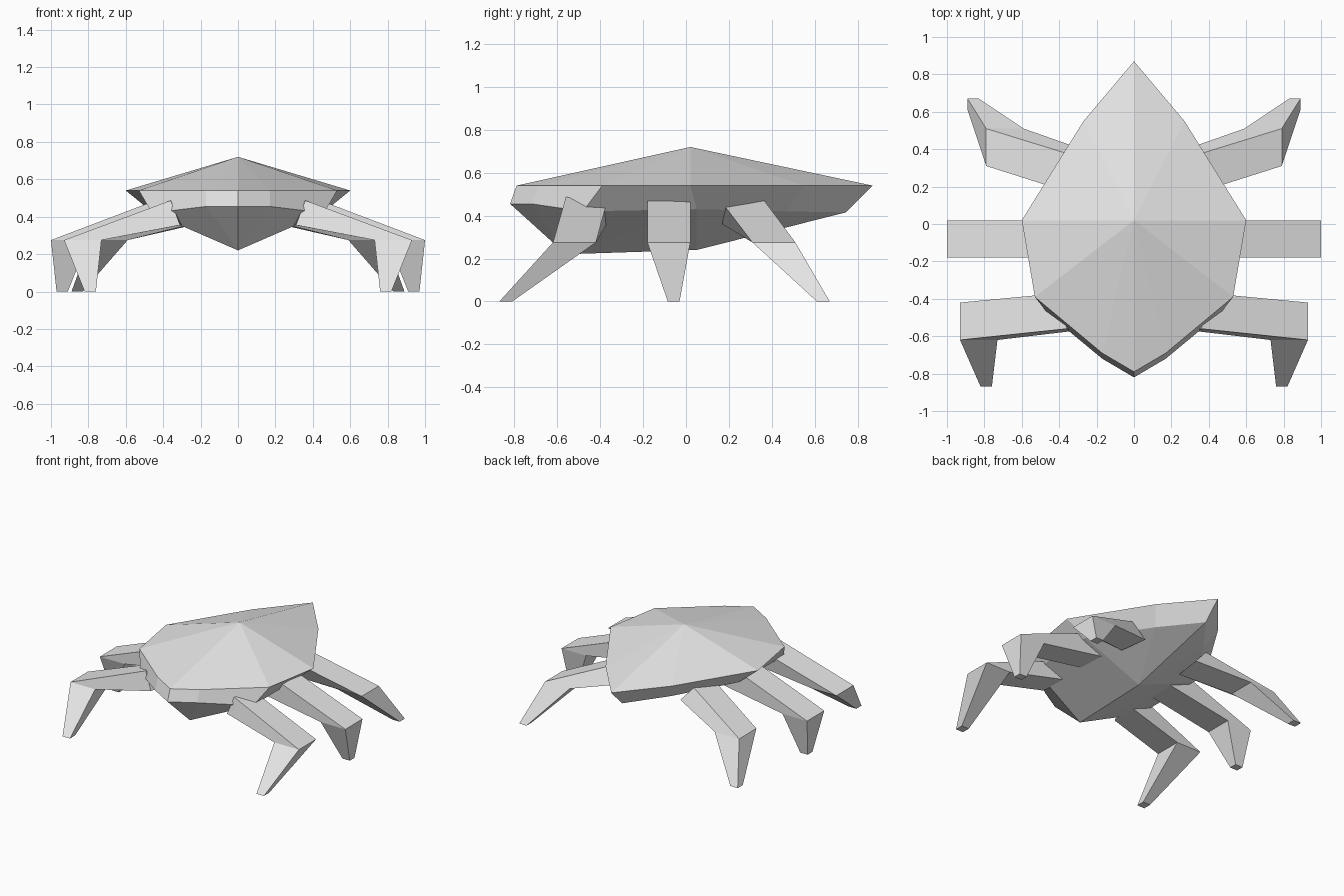
import bpy, bmesh

if "Cube" in bpy.data.objects:
    bpy.data.objects.remove(bpy.data.objects["Cube"])

grey = bpy.data.materials.new("light grey")
grey.diffuse_color = (0.8, 0.8, 0.8, 1)
grey.use_nodes = True
grey.node_tree.nodes["Principled BSDF"].inputs["Base Color"].default_value = grey.diffuse_color


def make_object(name, verts, faces):
    """Flat-shaded half part, mirrored across x = 0."""
    bm = bmesh.new()
    vs = [bm.verts.new(v) for v in verts]
    for f in faces:
        bm.faces.new([vs[i] for i in f])
    bmesh.ops.recalc_face_normals(bm, faces=bm.faces[:])
    mesh = bpy.data.meshes.new(name)
    bm.to_mesh(mesh)
    bm.free()
    mesh.materials.append(grey)
    ob = bpy.data.objects.new(name, mesh)
    bpy.context.collection.objects.link(ob)
    mirror = ob.modifiers.new("mirror", 'MIRROR')
    mirror.use_clip = True
    return ob


# Shell: wide rim, tucked lower rim, one peak above and a keel below
rim = [(0, -.79, .54), (.17, -.69, .54), (.53, -.39, .54),
       (.60, .02, .54), (.27, .55, .54), (0, .87, .54)]
tuck = [(0, -.82, .455), (.17, -.72, .455), (.46, -.48, .42),
        (.465, .05, .43), (.21, .47, .42), (0, .745, .415)]
keel = [(0, -.56, .22), (0, .05, .24)]
peak = [(0, .02, .72)]
faces = []
for i in range(5):
    faces.append((i, i + 1, 14))                    # upper fan
    faces.append((i, i + 6, i + 7, i + 1))          # side band
    faces.append((i + 7, i + 6, 12 if i < 3 else 13))  # underside
faces.append((12, 13, 9))
shell = make_object("shell", rim + tuck + keel + peak, faces)
# outward normals: the half is open along the mirror plane
bm = bmesh.new()
bm.from_mesh(shell.data)
top = max(bm.faces, key=lambda f: f.calc_center_median().z)
top.normal_update()
if top.normal.z < 0:
    bmesh.ops.reverse_faces(bm, faces=bm.faces[:])
bm.to_mesh(shell.data)
bm.free()


def square(x0, x1, y0, y1, z):
    """Corners: outer front, outer back, inner back, inner front."""
    return [(x1, y0, z), (x1, y1, z), (x0, y1, z), (x0, y0, z)]


def leg(name, root, knee, foot):
    """Root, knee and foot sections joined into a bent tapering box."""
    verts = root + square(*knee, .275) + square(*foot, 0.0)
    faces = [(0, 1, 2, 3), (8, 9, 10, 11)]
    for s in (0, 4):
        for i in range(4):
            j = (i + 1) % 4
            faces.append((s + i, s + j, s + 4 + j, s + 4 + i))
    make_object(name, verts, faces)


# Legs: root corners run top front, top back, bottom back, bottom front
leg("front_legs",
    [(.36, -.56, .487), (.40, -.37, .46), (.28, -.37, .36), (.31, -.57, .355)],
    (.73, .93, -.62, -.42), (.76, .82, -.87, -.81))
leg("middle_legs",
    [(.42, -.18, .495), (.42, .02, .495), (.25, -0 + .02, .37), (.25, -.18, .37)],
    (.80, 1.0, -.18, .02), (.91, .97, -.085, -.03))
leg("back_legs",
    [(.38, .18, .445), (.32, .365, .47), (.22, .38, .36), (.25, .17, .36)],
    (.59, .79, .31, .51), (.83, .89, .61, .67))
